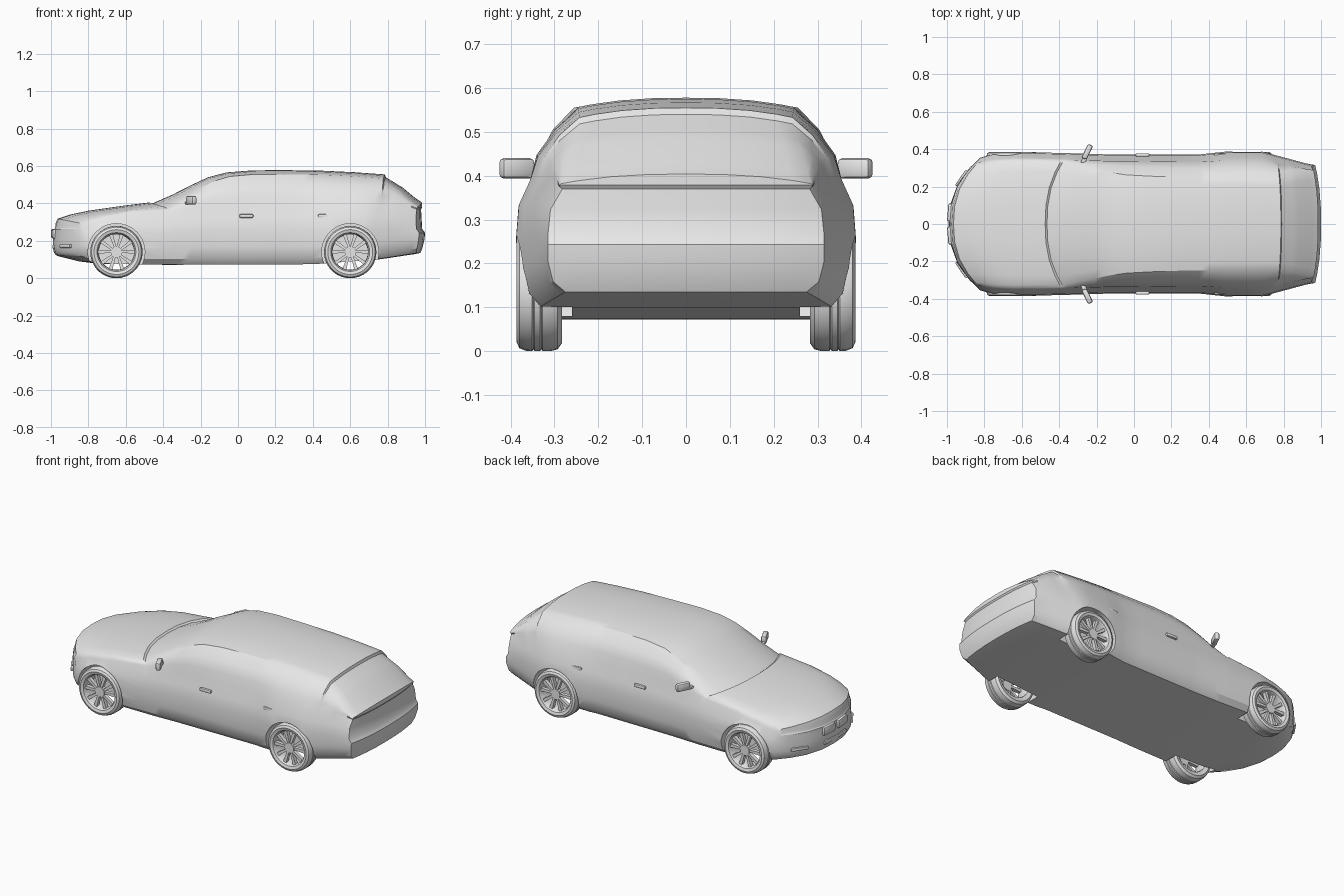
import bpy, bmesh, math
from mathutils import Matrix, Vector

default_cube = bpy.data.objects.get("Cube")
if default_cube:
    bpy.data.objects.remove(default_cube, do_unlink=True)

paint = bpy.data.materials.new("plain_grey")
paint.use_nodes = True
paint.diffuse_color = (0.8, 0.8, 0.8, 1)
paint.node_tree.nodes["Principled BSDF"].inputs["Base Color"].default_value = (0.8, 0.8, 0.8, 1)


def finish(name, bm, angle=35):
    """Turn a bmesh into a painted object, smooth except at sharp edges."""
    bmesh.ops.recalc_face_normals(bm, faces=bm.faces[:])
    mesh = bpy.data.meshes.new(name)
    bm.to_mesh(mesh)
    bm.free()
    mesh.materials.append(paint)
    obj = bpy.data.objects.new(name, mesh)
    bpy.context.collection.objects.link(obj)
    smooth(obj, angle)
    return obj


def smooth(obj, angle):
    bpy.ops.object.select_all(action='DESELECT')
    obj.select_set(True)
    bpy.context.view_layer.objects.active = obj
    bpy.ops.object.shade_smooth_by_angle(angle=math.radians(angle))


def box(name, loc, size, turn=0, bevel=0.005):
    bm = bmesh.new()
    bmesh.ops.create_cube(bm, size=1)
    bmesh.ops.scale(bm, vec=size, verts=bm.verts[:])
    bmesh.ops.bevel(bm, geom=bm.edges[:], offset=bevel, segments=2,
                    affect='EDGES', profile=0.5)
    bmesh.ops.transform(bm, verts=bm.verts[:],
                        matrix=Matrix.Translation(loc) @ Matrix.Rotation(turn, 4, 'Z'))
    return finish(name, bm)


def add_cylinder(bm, centre, radius, depth, segments):
    """Cylinder whose axis runs across the car."""
    matrix = Matrix.Translation(centre) @ Matrix.Rotation(math.pi / 2, 4, 'X')
    bmesh.ops.create_cone(bm, cap_ends=True, segments=segments, radius1=radius,
                          radius2=radius, depth=depth, matrix=matrix)


def along(keys, x):
    """Linear interpolation in a list of (x, value) pairs."""
    if x <= keys[0][0]:
        return keys[0][1]
    for (x0, v0), (x1, v1) in zip(keys, keys[1:]):
        if x <= x1:
            return v0 + (v1 - v0) * (x - x0) / (x1 - x0)
    return keys[-1][1]


# Body outlines along the length: nose at -x, tailgate at +x
NOSE, TAIL = -0.99, 0.985
top = [(NOSE, .295), (-.965, .318), (-.9, .34), (-.8, .361), (-.62, .387), (-.475, .405),
       (-.465, .397), (-.35, .447), (-.25, .498), (-.16, .54), (-.06, .566), (.08, .577),
       (.25, .578), (.45, .575), (.62, .567), (.785, .555), (.79, .54), (.88, .485),
       (.95, .427), (TAIL, .404)]
bottom = [(NOSE, .125), (-.85, .09), (-.75, .078), (-.4, .072), (.4, .075), (.75, .1), (TAIL, .135)]
width = [(NOSE, .355), (-.9, .378), (-.7, .387), (-.45, .378), (-.2, .372), (.35, .372),
         (.5, .388), (.7, .387), (.85, .35), (TAIL, .315)]
belt = [(NOSE, .262), (-.9, .297), (-.465, .362), (-.2, .385), (.88, .395), (TAIL, .37)]
roof_edge = [(NOSE, .31), (-.8, .325), (-.465, .325), (-.3, .3), (-.1, .265), (.2, .25),
             (.79, .243), (TAIL, .285)]
bow = [(NOSE, .2), (-.8, .11), (-.62, .05), (-.465, .12), (-.1, .05), (.1, 0), (.6, 0), (TAIL, -.05)]

# Rows up the flank: (height share, inset); then rows up the side windows
flank = [(0, .04), (.1, .012), (.3, 0), (.46, 0), (.55, 0), (.8, .006), (1, .033)]
window = [.35, .7, 1]
nose_push = [.015, .005, 0, 0, 0, .003, .006, .01, .012, .015]
tail_push = [-.01, 0, .012, .015, 0, -.004, -.006, -.003, 0, 0]
columns = [-1, -.85, -.6, -.3, 0, .3, .6, .85, 1]
CROWN = 0.022
ROWS, COLS = len(flank) + len(window) - 1, len(columns) - 1


def body_point(x, j, k):
    low, high, half, waist = (along(t, x) for t in (bottom, top, width, belt))
    u = columns[k]
    if j < len(flank):
        share, inset = flank[j]
        h, z = half - inset, low + (waist - low) * share
    else:
        t = window[j - len(flank)]
        shoulder = half - flank[-1][1]
        bulge = 0.11 * t * (1 - t) * max(0, (high - waist) / 0.19)
        h = shoulder + (along(roof_edge, x) - shoulder) * t + bulge
        z = waist + (high - CROWN - waist) * t
    if j == ROWS:
        z += CROWN * (1 - abs(u) ** 2.5)
    y = u * h
    push = nose_push[j] if x == NOSE else tail_push[j] if x == TAIL else 0
    return Vector((x + along(bow, x) * (abs(y) / 0.38) ** 2.5 + push, y, z))


def build_body():
    stations = sorted({x for x, _ in top + width + bottom} | {0, .7})
    bm, cache = bmesh.new(), {}

    def vert(i, j, k):
        if (i, j, k) not in cache:
            cache[i, j, k] = bm.verts.new(body_point(stations[i], j, k))
        return cache[i, j, k]

    last = len(stations) - 1
    for i in range(last):
        for j in range(ROWS):
            for k in (0, COLS):
                bm.faces.new([vert(i, j, k), vert(i + 1, j, k), vert(i + 1, j + 1, k), vert(i, j + 1, k)])
        for k in range(COLS):
            for j in (0, ROWS):
                bm.faces.new([vert(i, j, k), vert(i + 1, j, k), vert(i + 1, j, k + 1), vert(i, j, k + 1)])
    for i in (0, last):
        for j in range(ROWS):
            for k in range(COLS):
                bm.faces.new([vert(i, j, k), vert(i, j + 1, k), vert(i, j + 1, k + 1), vert(i, j, k + 1)])
    return finish("body", bm)


body = build_body()
AXLES = {"front": -0.65, "rear": 0.6}
SIDES = {"left": 1, "right": -1}
HUB_Z = 0.14

# Wheel arches cut out of the body
for axle_x in AXLES.values():
    for side in SIDES.values():
        bm = bmesh.new()
        add_cylinder(bm, (axle_x, side * 0.385, HUB_Z), 0.152, 0.25, 40)
        cutter = finish("arch_cutter", bm)
        cutter.hide_render = True
        cut = body.modifiers.new("arch", 'BOOLEAN')
        cut.operation, cut.solver, cut.object = 'DIFFERENCE', 'EXACT', cutter
        bpy.context.view_layer.objects.active = body
        bpy.ops.object.modifier_apply(modifier=cut.name)
        bpy.data.objects.remove(cutter, do_unlink=True)
smooth(body, 32)

# Tyre and rim cross-section: (radius, distance from centre line)
tyre = [(.098, .29), (.122, .283), (.136, .293), (.14, .31), (.14, .327), (.136, .33), (.14, .333),
        (.14, .345), (.136, .348), (.14, .351), (.139, .365), (.133, .38), (.12, .386),
        (.104, .381), (.096, .365), (.094, .3)]


def build_wheel(name, axle_x, side):
    bm, steps, n = bmesh.new(), 36, len(tyre)

    def polar(r, a, y):
        return Vector((axle_x + r * math.cos(a), side * y, HUB_Z + r * math.sin(a)))

    rings = [[bm.verts.new(polar(r, math.tau * s / steps, y)) for r, y in tyre] for s in range(steps)]
    for s in range(steps):
        a, b = rings[s], rings[(s + 1) % steps]
        for p in range(n):
            q = (p + 1) % n
            bm.faces.new([a[p], a[q], b[q], b[p]])
    add_cylinder(bm, (axle_x, side * 0.362, HUB_Z), 0.03, 0.026, 20)
    # Five forked spokes
    for s in range(5):
        for fork in (-1, 1):
            a = math.tau * s / 5 + math.pi / 2
            inner, outer = a + fork * 0.2, a + fork * 0.3
            corners = [(.02, inner - .3), (.02, inner + .3), (.098, outer + .1), (.098, outer - .1)]
            back = [bm.verts.new(polar(r, w, .35)) for r, w in corners]
            face = [bm.verts.new(polar(r, w, .372)) for r, w in corners]
            bm.faces.new(back)
            bm.faces.new(face)
            for p in range(4):
                q = (p + 1) % 4
                bm.faces.new([back[p], back[q], face[q], face[p]])
    finish(name, bm)


for axle, axle_x in AXLES.items():
    for side_name, side in SIDES.items():
        build_wheel(f"{axle}_{side_name}_wheel", axle_x, side)

for side_name, side in SIDES.items():
    # Door mirrors on short stalks
    box(f"{side_name}_mirror", (-.25, side * .386, .417), (.03, .082, .046), -side * .45, .01)
    box(f"{side_name}_mirror_stalk", (-.265, side * .35, .402), (.025, .05, .014), -side * .3, .004)
    # Door handles
    for door, x in (("front", .045), ("rear", .465)):
        box(f"{side_name}_{door}_door_handle", (x, side * .369, .333), (.075, .018, .02), 0, .007)
    # Grille halves and bumper slots
    box(f"{side_name}_grille", (-.985, side * .062, .238), (.022, .095, .05), -side * .08, .008)
    box(f"{side_name}_bumper_slot", (-.922, side * .245, .172), (.016, .1, .018), -side * .6, .005)
box("lower_intake", (-.983, 0, .168), (.018, .2, .024), 0, .006)
